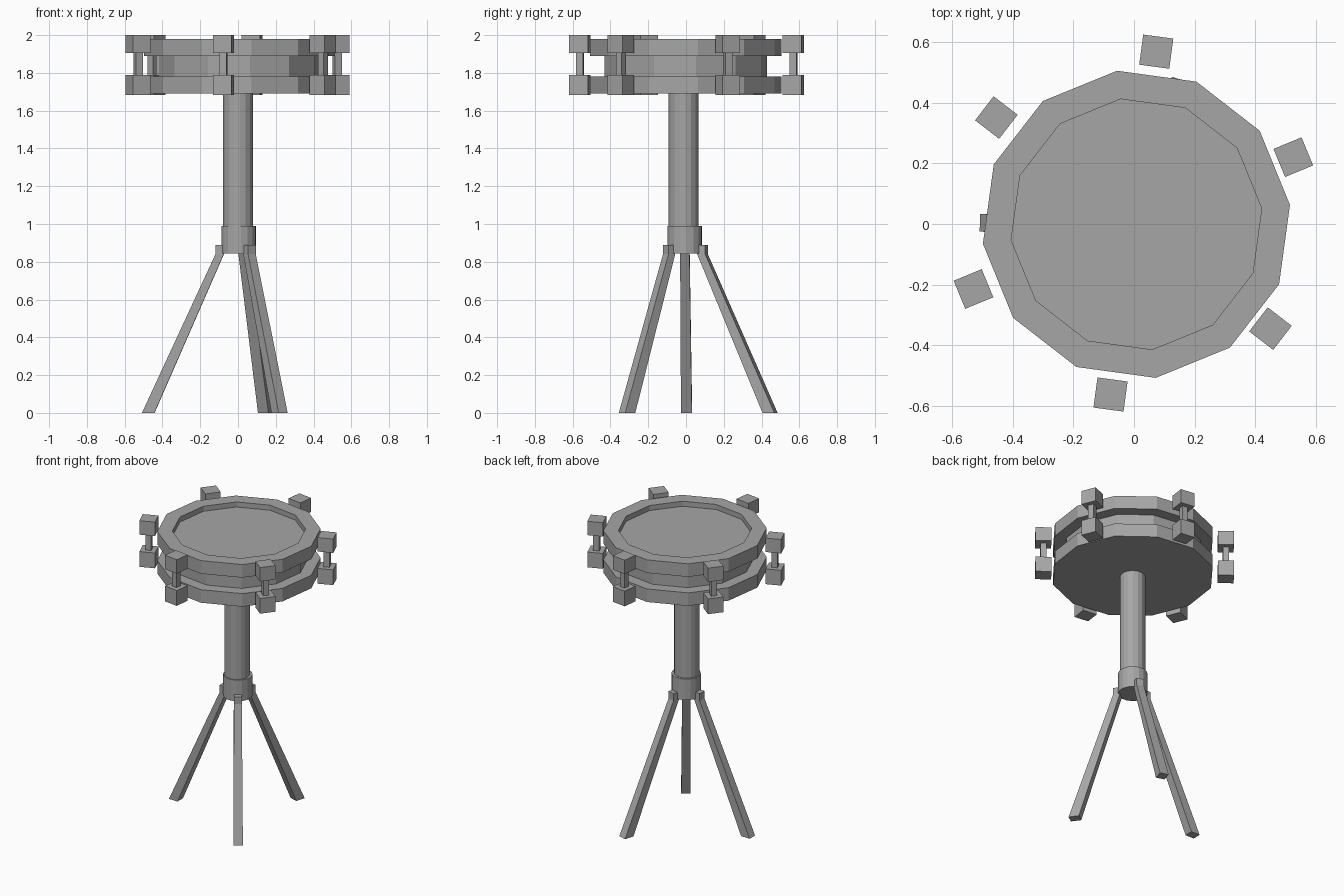
import bpy, bmesh, math
from mathutils import Matrix, Vector

cube = bpy.data.objects.get("Cube")
if cube:
    bpy.data.objects.remove(cube, do_unlink=True)

grey = bpy.data.materials.new("plain_grey")
grey.use_nodes = True
colour = (0.38, 0.38, 0.38, 1)
grey.diffuse_color = colour
grey.node_tree.nodes["Principled BSDF"].inputs["Base Color"].default_value = colour


def finish(name, bm):
    bmesh.ops.recalc_face_normals(bm, faces=bm.faces)
    mesh = bpy.data.meshes.new(name)
    bm.to_mesh(mesh)
    bm.free()
    mesh.materials.append(grey)
    obj = bpy.data.objects.new(name, mesh)
    bpy.context.collection.objects.link(obj)
    return obj


def loft(name, rings):
    """Skin a stack of equal-length rings and cap both ends."""
    bm = bmesh.new()
    rows = [[bm.verts.new(p) for p in ring] for ring in rings]
    n = len(rows[0])
    for low, high in zip(rows, rows[1:]):
        for i in range(n):
            j = (i + 1) % n
            bm.faces.new((low[i], low[j], high[j], high[i]))
    bm.faces.new(rows[0][::-1])
    bm.faces.new(rows[-1])
    return finish(name, bm)


def turned(name, centre, profile, sides, start):
    """Faceted round part from (radius, height) pairs."""
    def ring(r, z):
        angles = [start + math.tau * i / sides for i in range(sides)]
        return [(centre[0] + r * math.cos(a), centre[1] + r * math.sin(a), z) for a in angles]
    return loft(name, [ring(r, z) for r, z in profile])


def block(name, centre, size, angle):
    bm = bmesh.new()
    matrix = (Matrix.Translation(centre) @ Matrix.Rotation(angle, 4, "Z")
              @ Matrix.Diagonal((*size, 1)))
    bmesh.ops.create_cube(bm, size=1, matrix=matrix)
    return finish(name, bm)


# Drum body: two hoops, a narrower shell, and a head sunk in the top hoop
drum = (0.008, -0.001)
turn = math.radians(7.2)
turned("lower_hoop", drum, [(0.51, 1.69), (0.51, 1.78)], 12, turn)
turned("shell", drum, [(0.433, 1.77), (0.433, 1.9)], 12, turn)
turned("upper_hoop_and_head", drum,
       [(0.51, 1.89), (0.51, 1.98), (0.416, 1.98), (0.416, 1.945)], 12, turn)

# Tension lugs: a pair of blocks joined by a rod, spaced around the drum
for k in range(6):
    a = math.radians(22.4 + 60 * k)
    x, y = 0.57 * math.cos(a) - 0.002, 0.57 * math.sin(a) + 0.003
    block(f"upper_lug_{k}", (x, y, 1.952), (0.1, 0.1, 0.096), a)
    block(f"lower_lug_{k}", (x, y, 1.735), (0.1, 0.1, 0.105), a)
    block(f"lug_rod_{k}", (x, y, 1.845), (0.038, 0.038, 0.14), a)

# Stand column and collar
turned("column", (0.001, -0.012), [(0.08, 0.86), (0.08, 1.7)], 16, turn)
turned("collar", (0.004, -0.007), [(0.092, 0.845), (0.092, 0.99)], 16, turn)

# Three splayed legs, each with a short upright end against the collar
hub = Vector((0.003, -0.008))
for name, foot in (("right_leg", (-0.475, 0.003)),
                   ("back_leg", (0.143, 0.445)),
                   ("front_leg", (0.22, -0.312))):
    foot = Vector(foot)
    out = (foot - hub).normalized()
    side = Vector((-out.y, out.x))
    top = hub + out * 0.1
    rings = []
    for c, depth, width, z in ((foot, 0.066, 0.058, 0), (top, 0.044, 0.05, 0.84),
                               (top, 0.044, 0.05, 0.89)):
        rings.append([(*(c + out * depth * u / 2 + side * width * v / 2), z)
                      for u, v in ((-1, -1), (1, -1), (1, 1), (-1, 1))])
    loft(name, rings)
